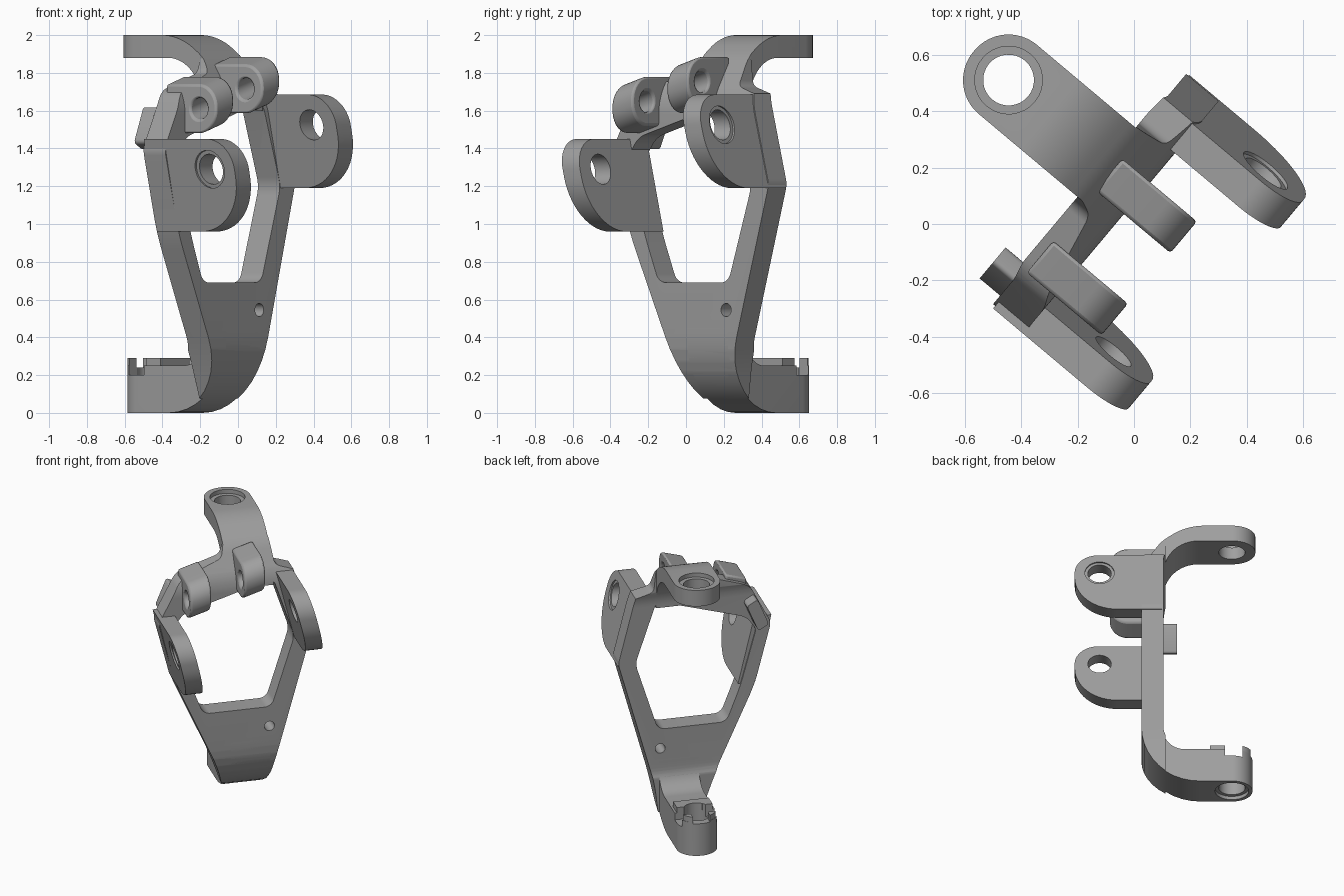
import bpy, bmesh, math
from mathutils import Vector

if "Cube" in bpy.data.objects:
    bpy.data.objects.remove(bpy.data.objects["Cube"])

grey = bpy.data.materials.new("metal grey")
grey.use_nodes = True
grey.diffuse_color = (0.35, 0.35, 0.35, 1)
grey.node_tree.nodes["Principled BSDF"].inputs["Base Color"].default_value = grey.diffuse_color

# The part stands turned: a runs across the plate, b out of its face
TURN = math.radians(50)
U = Vector((math.cos(TURN), math.sin(TURN), 0))
N = Vector((math.sin(TURN), -math.cos(TURN), 0))


def place(a, b, z):
    return U * a + N * b + Vector((0, 0, z))


def rounded(points, steps=10):
    """Points are (p, q) or (p, q, trim); trimmed corners become arcs."""
    out = []
    for i, pt in enumerate(points):
        p = Vector(pt[:2])
        d = pt[2] if len(pt) > 2 else 0
        if not d:
            out.append(p)
            continue
        v1 = (Vector(points[i - 1][:2]) - p).normalized()
        v2 = (Vector(points[(i + 1) % len(points)][:2]) - p).normalized()
        c = p + (v1 + v2) * d / (1 + v1.dot(v2))
        s, e = p + v1 * d - c, p + v2 * d - c
        ang = s.angle(e)
        for k in range(steps + 1):
            t = k / steps
            out.append(c + (s * math.sin((1 - t) * ang) + e * math.sin(t * ang)) / math.sin(ang))
    return out


def circle(p, q, r, n=32):
    return [Vector((p + r * math.cos(math.tau * i / n), q + r * math.sin(math.tau * i / n)))
            for i in range(n)]


def prism(name, outline, lo, hi, to_abz):
    bm = bmesh.new()
    low, high = ([bm.verts.new(place(*to_abz(p.x, p.y, t))) for p in outline] for t in (lo, hi))
    bm.faces.new(low)
    bm.faces.new(high)
    for i in range(len(low)):
        bm.faces.new((low[i - 1], low[i], high[i], high[i - 1]))
    bmesh.ops.recalc_face_normals(bm, faces=bm.faces)
    mesh = bpy.data.meshes.new(name)
    bm.to_mesh(mesh)
    bm.free()
    mesh.materials.append(grey)
    obj = bpy.data.objects.new(name, mesh)
    bpy.context.collection.objects.link(obj)
    return obj


def combine(obj, other, operation):
    mod = obj.modifiers.new("bool", "BOOLEAN")
    mod.operation, mod.object, mod.solver = operation, other, "EXACT"
    bpy.context.view_layer.objects.active = obj
    bpy.ops.object.modifier_apply(modifier=mod.name)
    bpy.data.objects.remove(other)


def across(p, q, t):      # outline in (b, z), extruded along a
    return t, p, q


def facing(p, q, t):      # outline in (a, z), extruded along b
    return p, t, q


def upright(p, q, t):     # outline in (a, b), extruded along z
    return p, q, t


# Side profile shared by the plate and both arms
side = rounded([
    (-0.9, 2), (-0.36, 2, 0.12), (-0.19, 1.88, 0.06), (-0.05, 1.66, 0.08),
    (-0.05, 0, 0.4), (-0.9, 0), (-0.9, 0.25), (-0.2, 0.25, 0.15),
    (-0.2, 1.7, 0.08), (-0.31, 1.88, 0.13), (-0.9, 1.88)])

# Plate with its large window
plate = prism("upright_plate", side, -0.8, 0.8, across)
front = rounded([
    (-0.035, 0), (-0.14, 0.3, 0.1), (-0.43, 0.95, 0.1), (-0.545, 1.4, 0.04), (-0.39, 1.7, 0.06),
    (-0.08, 1.8, 0.03), (-0.04, 1.92), (0.265, 1.92), (0.285, 1.73, 0.03), (0.41, 1.69),
    (0.53, 1.21, 0.03), (0.28, 0.3, 0.1), (0.245, 0)])
combine(plate, prism("plate_outline", front, -0.215, 0.1, facing), "INTERSECT")
window = rounded([
    (-0.23, 0.69, 0.05), (0.25, 0.69, 0.05), (0.41, 1.2, 0.05), (0.26, 1.65, 0.05),
    (-0.37, 1.46, 0.05), (-0.44, 1.36, 0.03), (-0.33, 0.95, 0.08)])
combine(plate, prism("window_cutter", window, -0.5, 0.2, facing), "DIFFERENCE")
combine(plate, prism("pin_cutter", circle(0.235, 0.545, 0.035), -0.5, 0.2, facing), "DIFFERENCE")
bevel = plate.modifiers.new("soft edges", "BEVEL")
bevel.width, bevel.segments, bevel.limit_method = 0.015, 2, "ANGLE"
bevel.angle_limit = math.radians(50)

# Upper and lower arms with coaxial holes
CA, CB = 0.105, -0.668


def arm(name, r, z0, z1):
    obj = prism(name, side, -0.8, 0.8, across)
    plan = rounded([(CA - r, 0), (CA - r, CB - r, r * 0.98), (CA + r, CB - r, r * 0.98), (CA + r, 0)], 16)
    combine(obj, prism("arm_outline", plan, z0, z1, upright), "INTERSECT")
    return obj


upper = arm("upper_arm", 0.16, 1.6, 2.2)
combine(upper, prism("bore_cutter", circle(CA, CB, 0.09), 1.5, 2.5, upright), "DIFFERENCE")
combine(upper, prism("seat_cutter", circle(CA, CB, 0.12), 1.97, 2.5, upright), "DIFFERENCE")

lower = arm("lower_arm", 0.14, -0.1, 0.45)
pad = rounded([(-0.02, -0.52), (-0.02, -0.805, 0.11), (0.23, -0.805, 0.11), (0.23, -0.52)])
combine(lower, prism("locking_pad", pad, 0.2, 0.29, upright), "UNION")
for box, floor in (((-0.1, 0.3, -0.74, -0.62), 0.2), ((0.045, 0.165, -0.9, -0.6), 0.24)):
    a0, a1, b0, b1 = box
    slot = [Vector(v) for v in ((a0, b0), (a1, b0), (a1, b1), (a0, b1))]
    combine(lower, prism("slot_cutter", slot, floor, 0.5, upright), "DIFFERENCE")
combine(lower, prism("lower_bore_cutter", circle(CA, CB, 0.09), -0.2, 0.5, upright), "DIFFERENCE")
combine(lower, prism("lower_seat_cutter", circle(CA, CB, 0.115), -0.2, 0.025, upright), "DIFFERENCE")


# Leaning side lugs, each following the slope of its plate edge
def lug(name, base, top, edge_low, edge_high, inward):
    slope = (edge_high - edge_low) / (top - base)

    def lean(p, q, t):
        return edge_low + slope * (q - base) + t, p, q

    shape = rounded([(-0.19, base), (0.405, base, 0.29), (0.405, top, 0.16), (-0.19, top)], 14)
    obj = prism(name, shape, 0, inward, lean)
    hz = top - 0.16
    combine(obj, prism("lug_bore_cutter", circle(0.235, hz, 0.08), -0.3, 0.3, lean), "DIFFERENCE")
    combine(obj, prism("lug_seat_cutter", circle(0.235, hz, 0.1), -inward, inward * 0.1, lean), "DIFFERENCE")
    return obj


lug("left_lug", 1.19, 1.685, 0.53, 0.405, -0.12)
lug("right_lug", 0.96, 1.45, -0.435, -0.55, 0.12)


# Pair of small front ears along the sloping top rail
def ear(name, a, z):
    def tilt(p, q, t):
        return a + t, p, q + 0.3 * t

    r = 0.13
    shape = rounded([(-0.18, z - r), (0.165, z - r, r * 0.95), (0.165, z + r, r * 0.95), (-0.18, z + r)])
    obj = prism(name, shape, -0.073, 0.073, tilt)
    combine(obj, prism("ear_bore_cutter", circle(0.045, z, 0.057), -0.2, 0.2, tilt), "DIFFERENCE")
    soft = obj.modifiers.new("soft edges", "BEVEL")
    soft.width, soft.segments, soft.limit_method = 0.012, 2, "ANGLE"
    soft.angle_limit = math.radians(50)


ear("right_ear", -0.303, 1.63)
ear("left_ear", 0.077, 1.735)

# Stop block on the back of the sloping corner
stop = rounded([(-0.505, 1.43, 0.02), (-0.43, 1.39, 0.02), (-0.35, 1.58, 0.02), (-0.425, 1.625, 0.02)], 4)
prism("stop_block", stop, -0.295, -0.15, facing)

for obj in bpy.context.collection.objects:
    if obj.type == "MESH" and grey.name in obj.data.materials:
        bpy.ops.object.select_all(action="DESELECT")
        obj.select_set(True)
        bpy.context.view_layer.objects.active = obj
        bpy.ops.object.shade_smooth_by_angle(angle=math.radians(30))
